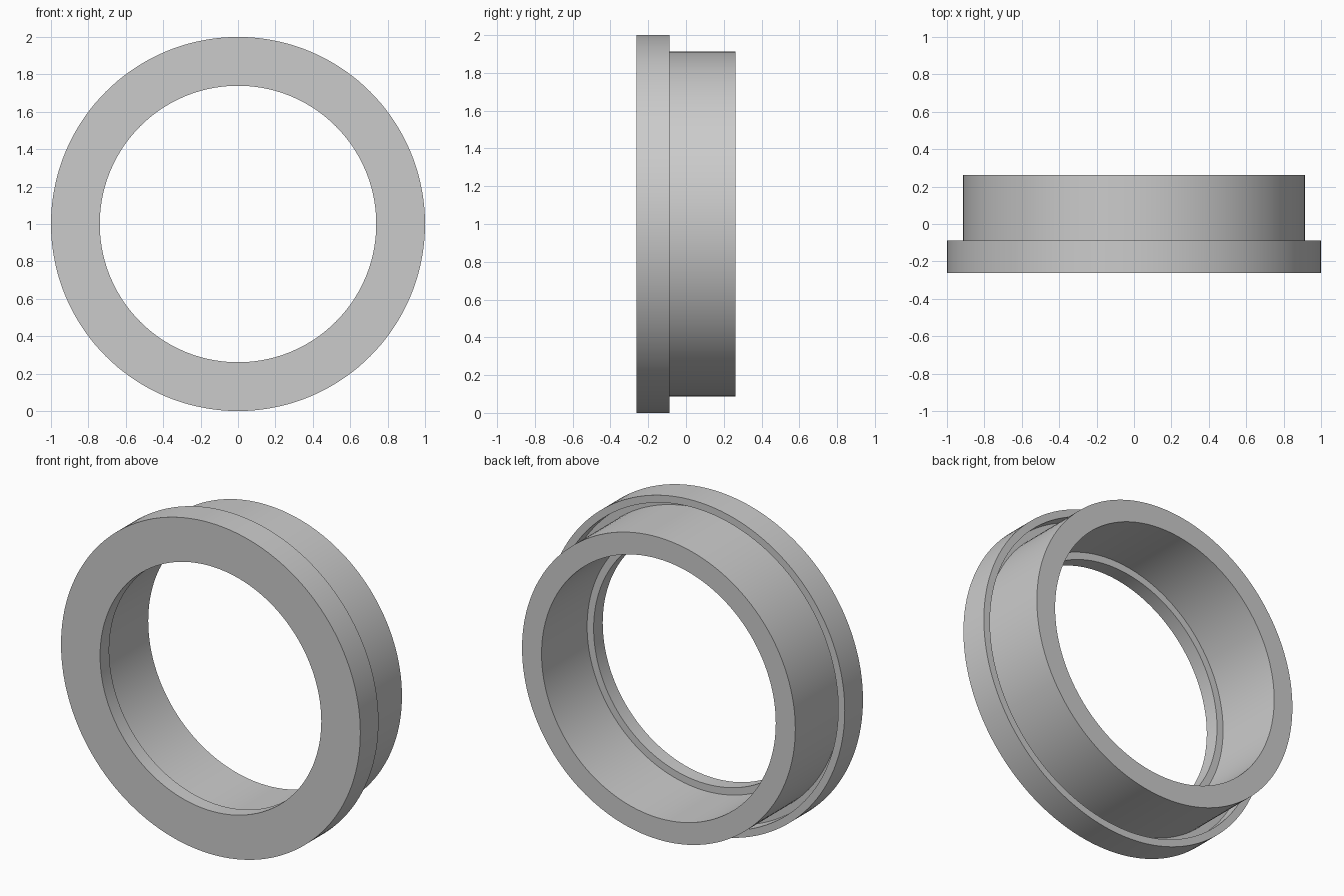
import bpy
import bmesh
import math
from mathutils import Vector

cube = bpy.data.objects.get("Cube")
if cube:
    bpy.data.objects.remove(cube, do_unlink=True)

SEGMENTS = 144
U = 1 / 23  # module: the outer radius is 23 modules

# Plain grey material
grey = bpy.data.materials.new("plain_grey")
grey.use_nodes = True
colour = (0.6, 0.6, 0.6, 1)
grey.diffuse_color = colour
grey.node_tree.nodes["Principled BSDF"].inputs["Base Color"].default_value = colour


def lathe(name, profile, material):
    """Revolve a closed (radius, y) profile about the y axis."""
    bm = bmesh.new()
    verts = [bm.verts.new((r * U, y * U, 0)) for r, y in profile]
    edges = [bm.edges.new((v, verts[(i + 1) % len(verts)])) for i, v in enumerate(verts)]
    bmesh.ops.spin(bm, geom=verts + edges, cent=Vector(), axis=(0, 1, 0),
                   angle=math.tau, steps=SEGMENTS)
    bmesh.ops.remove_doubles(bm, verts=bm.verts, dist=1e-4)
    bmesh.ops.recalc_face_normals(bm, faces=bm.faces)
    mesh = bpy.data.meshes.new(name)
    bm.to_mesh(mesh)
    bm.free()
    mesh.materials.append(material)
    obj = bpy.data.objects.new(name, mesh)
    bpy.context.collection.objects.link(obj)
    obj.location.z = 1
    bpy.ops.object.select_all(action="DESELECT")
    obj.select_set(True)
    bpy.context.view_layer.objects.active = obj
    bpy.ops.object.shade_smooth_by_angle(angle=math.radians(30))
    return obj


# Front plate, thin outer lip, groove, long sleeve and inner ledge
lathe("flanged_ring", [
    (17, -6), (23, -6),            # front plate
    (23, -2), (22, -2), (22, -4),  # outer lip and groove wall
    (21, -4), (21, 6), (18, 6),    # sleeve
    (18, -4), (17, -4),            # inner ledge
], grey)
